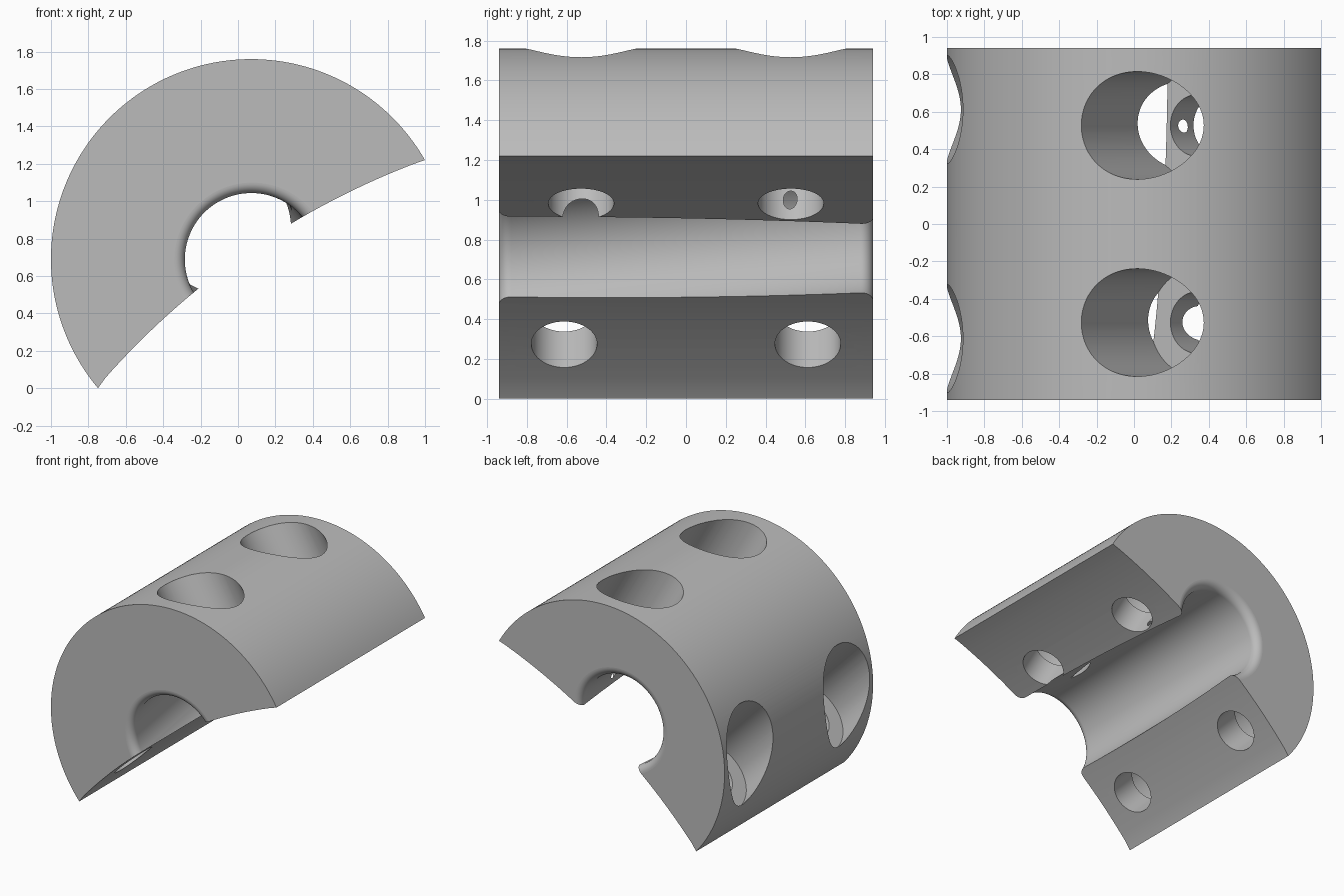
import bpy, bmesh
from math import sin, cos, pi, radians, atan2, sqrt
from mathutils import Vector

cube = bpy.data.objects.get("Cube")
if cube:
    bpy.data.objects.remove(cube)

HALF = 0.94                       # half length along y
OUT_C, OUT_R = (0.07, 0.69), 1.07     # outer cylinder
CUT_C, CUT_R = (2.452, -2.74), 4.22   # large curved split face
BORE_R, FILLET = 0.355, 0.062

grey = bpy.data.materials.new("plain_grey")
grey.use_nodes = True
COLOUR = (0.5, 0.5, 0.5, 1)
grey.diffuse_color = COLOUR
grey.node_tree.nodes["Principled BSDF"].inputs["Base Color"].default_value = COLOUR


def add_object(name, bm):
    bmesh.ops.recalc_face_normals(bm, faces=bm.faces)
    mesh = bpy.data.meshes.new(name)
    bm.to_mesh(mesh)
    bm.free()
    mesh.materials.append(grey)
    obj = bpy.data.objects.new(name, mesh)
    bpy.context.collection.objects.link(obj)
    return obj


def loft(name, sections, axis, sides=128):
    """Closed tube through circles (centre, radius); axis gives the ring plane."""
    u = Vector((0, 1, 0)) if abs(axis.y) < 0.5 else Vector((1, 0, 0))
    v = axis.cross(u).normalized()
    bm = bmesh.new()
    rings = []
    for centre, r in sections:
        rings.append([bm.verts.new(centre + r * (cos(a) * u + sin(a) * v))
                      for a in (2 * pi * i / sides for i in range(sides))])
    for a, b in zip(rings, rings[1:]):
        for i in range(sides):
            j = (i + 1) % sides
            bm.faces.new((a[i], a[j], b[j], b[i]))
    bm.faces.new(rings[0])
    bm.faces.new(rings[-1])
    return add_object(name, bm)


def arc(centre, r, a, b, n):
    return [(centre[0] + r * cos(a + (b - a) * i / n),
             centre[1] + r * sin(a + (b - a) * i / n)) for i in range(n + 1)]


# Body: outer arc closed by the curved split face
outer = arc(OUT_C, OUT_R, radians(29.7), radians(220.1), 120)
ends = [atan2(z - CUT_C[1], x - CUT_C[0]) for x, z in (outer[-1], outer[0])]
profile = outer + arc(CUT_C, CUT_R, ends[0], ends[1], 32)[1:-1]
bm = bmesh.new()
face = bm.faces.new([bm.verts.new((x, -HALF, z)) for x, z in profile])
ext = bmesh.ops.extrude_face_region(bm, geom=[face])
bmesh.ops.translate(bm, vec=(0, 2 * HALF, 0),
                    verts=[g for g in ext["geom"] if isinstance(g, bmesh.types.BMVert)])
body = add_object("clamp_half", bm)


# Tilted bore with rounded mouths
def bore_centre(y):
    t = (y + 0.87) / 1.74
    return Vector((0.07 - 0.141 * t, y, 0.69 + 0.168 * t))


steps = 10
mouth = []
for i in range(steps + 1):
    a = pi / 2 * i / steps
    mouth.append((HALF - FILLET * (1 - sin(a)), BORE_R + FILLET * (1 - cos(a))))
mouth.append((HALF + 0.05, BORE_R + FILLET))
stations = [(-y, r) for y, r in reversed(mouth)] + mouth
cutters = [loft("bore_cutter", [(bore_centre(y), r) for y, r in stations],
                Vector((0, 1, 0)))]


# Counterbored bolt holes, square to the split face
def bolt_hole(exit_x, y, tilt):
    exit_z = CUT_C[1] + sqrt(CUT_R ** 2 - (exit_x - CUT_C[0]) ** 2)
    axis = Vector((-sin(tilt), 0, cos(tilt)))
    start = Vector((exit_x, y, exit_z))
    sections = [(-0.3, 0.165), (0.25, 0.165), (0.25, 0.288), (1.6, 0.288)]
    return loft("bolt_hole_cutter", [(start + axis * d, r) for d, r in sections], axis, 96)


for side in (-1, 1):
    cutters.append(bolt_hole(0.462, 0.527 * side, radians(29.8)))
    cutters.append(bolt_hole(-0.50, 0.612 * side, radians(44.5)))

# Apply the cuts
bpy.context.view_layer.objects.active = body
body.select_set(True)
for cutter in cutters:
    mod = body.modifiers.new("cut", "BOOLEAN")
    mod.operation = "DIFFERENCE"
    mod.solver = "EXACT"
    mod.object = cutter
    bpy.ops.object.modifier_apply(modifier=mod.name)
    bpy.data.objects.remove(cutter)

# Smooth curves, flat end faces
bpy.ops.object.shade_smooth_by_angle(angle=radians(25))
for poly in body.data.polygons:
    if abs(poly.normal.y) > 0.9996:
        poly.use_smooth = False
